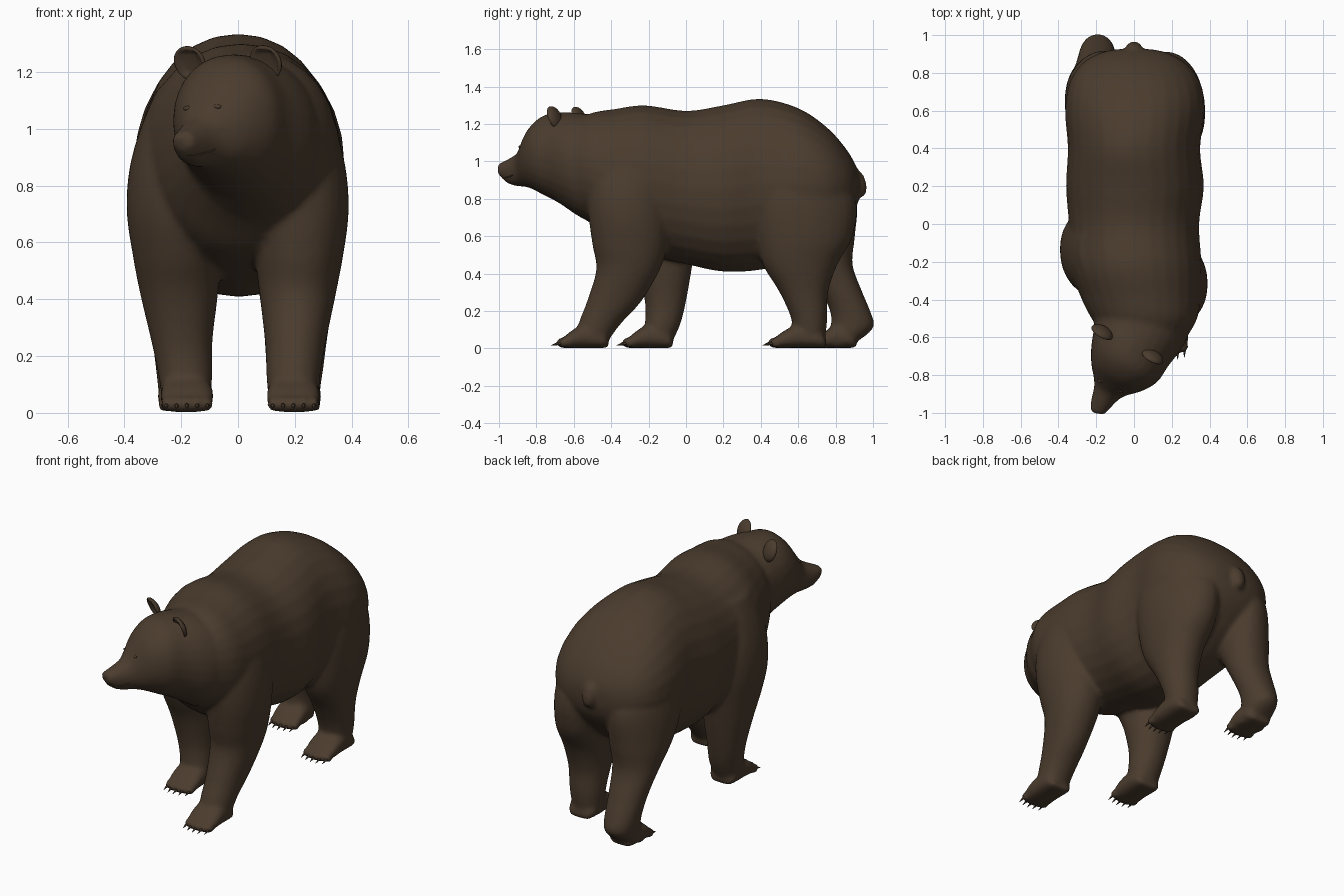
import bpy, bmesh, math
from mathutils import Vector, Matrix
from mathutils.bvhtree import BVHTree

if "Cube" in bpy.data.objects:
    bpy.data.objects.remove(bpy.data.objects["Cube"])

fur = bpy.data.materials.new("dark_brown_fur")
fur.diffuse_color = (0.070, 0.045, 0.027, 1)
fur.use_nodes = True
fur.node_tree.nodes["Principled BSDF"].inputs["Base Color"].default_value = fur.diffuse_color


def make_object(name, bm):
    bmesh.ops.recalc_face_normals(bm, faces=bm.faces)
    mesh = bpy.data.meshes.new(name)
    bm.to_mesh(mesh)
    bm.free()
    mesh.materials.append(fur)
    for p in mesh.polygons:
        p.use_smooth = True
    ob = bpy.data.objects.new(name, mesh)
    bpy.context.collection.objects.link(ob)
    return ob


def resample(keys, steps=4):
    """Catmull-Rom through rows of ring numbers."""
    out = []
    for i in range(len(keys) - 1):
        p = [keys[max(0, min(len(keys) - 1, i + k))] for k in (-1, 0, 1, 2)]
        for s in range(steps):
            t = s / steps
            out.append([b + 0.5 * t * (c - a + t * (2 * a - 5 * b + 4 * c - d + t * (3 * (b - c) + d - a)))
                        for a, b, c, d in zip(*p)])
    return out + [list(keys[-1])]


def loft(bm, keys, upright, power=2.1, n=28):
    """Rings of (x, y, z, half_width, half_depth, yaw); upright rings stand on z."""
    rings = []
    for x, y, z, ra, rb, yaw in resample(keys):
        a = Vector((math.cos(math.radians(yaw)), -math.sin(math.radians(yaw)), 0))
        b = Vector((0, 0, 1)) if upright else Vector((0, 1, 0))
        ring = []
        for k in range(n):
            c, s = math.cos(k * math.tau / n), math.sin(k * math.tau / n)
            u = math.copysign(abs(c) ** (2 / power), c) * max(ra, 0.005)
            v = math.copysign(abs(s) ** (2 / power), s) * max(rb, 0.005)
            ring.append(bm.verts.new(Vector((x, y, z)) + a * u + b * v))
        rings.append(ring)
    for r, q in zip(rings, rings[1:]):
        for k in range(n):
            bm.faces.new((r[k], r[(k + 1) % n], q[(k + 1) % n], q[k]))
    bm.faces.new(rings[0][::-1])
    bm.faces.new(rings[-1])


def ball(bm, pos, radii, rot=Matrix()):
    m = Matrix.Translation(pos) @ rot @ Matrix.Diagonal((*radii, 1))
    return bmesh.ops.create_uvsphere(bm, u_segments=20, v_segments=14, radius=1, matrix=m)["verts"]


body = bmesh.new()

# torso: x, y, top, bottom, half width
torso = [(.065, -.60, 1.21, .74, .215), (.055, -.50, 1.26, .66, .28), (.035, -.38, 1.28, .56, .32),
         (.01, -.22, 1.30, .50, .348), (0, 0, 1.27, .45, .345), (.005, .20, 1.30, .41, .365),
         (0, .40, 1.335, .42, .35), (.005, .60, 1.285, .47, .37), (.005, .75, 1.185, .56, .345),
         (0, .85, 1.075, .66, .275), (0, .905, .985, .74, .18), (0, .925, .93, .80, .09)]
loft(body, [(x, y, (t + b) / 2, w, (t - b) / 2, 0) for x, y, t, b, w in torso], True)

# neck, head and muzzle turned to one side: x, y, top, bottom, half width, yaw
head = [(.035, -.40, 1.24, .62, .29, 5), (.03, -.55, 1.255, .695, .255, 15),
        (-.015, -.65, 1.262, .768, .222, 27), (-.05, -.74, 1.25, .815, .20, 28),
        (-.09, -.81, 1.19, .85, .155, 28), (-.125, -.86, 1.10, .864, .10, 28),
        (-.145, -.895, 1.045, .866, .074, 27), (-.175, -.95, 1.012, .882, .056, 25),
        (-.198, -.998, .988, .93, .040, 25)]
loft(body, [(x, y, (t + b) / 2, w, (t - b) / 2, yaw) for x, y, t, b, w, yaw in head], True)

# legs: z, front y, back y, inner x, outer x
front_right = [(1.14, -.43, -.14, .12, .285), (1.0, -.51, -.10, .08, .345), (.85, -.53, -.08, .05, .382),
               (.70, -.52, -.085, .05, .39), (.55, -.50, -.10, .06, .37), (.42, -.48, -.14, .075, .345),
               (.25, -.53, -.24, .095, .31), (.13, -.575, -.35, .10, .29), (.02, -.59, -.43, .11, .28)]
front_left = [(1.14, -.32, 0, .12, .285), (1.0, -.36, .04, .08, .345), (.85, -.38, .07, .05, .385),
              (.70, -.37, .07, .05, .392), (.55, -.32, .05, .06, .37), (.42, -.26, .03, .07, .345),
              (.25, -.22, 0, .09, .305), (.13, -.22, -.03, .09, .28), (.02, -.23, -.08, .10, .265)]
hind_right = [(1.10, .42, .70, .12, .28), (.95, .40, .80, .06, .35), (.80, .385, .90, .035, .385),
              (.60, .385, .89, .045, .375), (.45, .41, .81, .07, .35), (.30, .50, .76, .09, .32),
              (.15, .565, .755, .10, .30), (.02, .57, .74, .11, .28)]
hind_left = [(1.10, .45, .70, .12, .28), (.95, .45, .82, .06, .35), (.80, .46, .905, .035, .375),
             (.60, .54, .90, .045, .365), (.45, .64, .89, .07, .335), (.32, .715, .935, .085, .31),
             (.20, .77, .985, .095, .295), (.12, .775, 1.005, .10, .285), (.06, .76, .95, .105, .28),
             (.01, .75, .86, .11, .275)]
for side, skew, leg in ((1, 5, front_right), (-1, -6, front_left), (1, 20, hind_right), (-1, 20, hind_left)):
    loft(body, [(side * (i + o) / 2, (f + b) / 2, z, (o - i) / 2, (b - f) / 2,
                 side * skew * max(0, min(1, (z - .4) / .35))) for z, f, b, i, o in leg], False)

# feet with rounded toes and claws: x, heel y, toe y
claws = bmesh.new()
for x, heel, toe in ((.195, -.415, -.665), (-.18, -.07, -.315), (.20, .75, .465), (-.19, .91, .705)):
    foot = [(0, .02, .06), (.12, .045, .085), (.5, .062, .092), (.8, .045, .092), (1, .022, .08)]
    loft(body, [(x, heel + (toe - heel) * t, h + .002, w, h, 0) for t, h, w in foot], True, 2.6)
    for k in range(-2, 3):
        base = Vector((x + k * .036, toe + .004 * k * k, .03))
        ball(body, base, (.021, .03, .028))
        tilt = Matrix.Rotation(math.radians(108), 4, "X")
        bmesh.ops.create_cone(claws, cap_ends=True, segments=8, radius1=.009, radius2=.001, depth=.045,
                              matrix=Matrix.Translation(base + Vector((0, -.036, -.008))) @ tilt)
make_object("claws", claws)

# tail and nose pad
ball(body, (0, .928, .88), (.045, .036, .075), Matrix.Rotation(math.radians(12), 4, "X"))
ball(body, (-.198, -.982, .968), (.036, .024, .022))

# blend the parts into one smooth skin
bear = make_object("bear_body", body)
mod = bear.modifiers.new("merge", "REMESH")
mod.mode = "VOXEL"
mod.voxel_size = .013
mod.use_smooth_shade = True
mod = bear.modifiers.new("soften", "SMOOTH")
mod.factor = .5
mod.iterations = 7
dg = bpy.context.evaluated_depsgraph_get()
skin = bpy.data.meshes.new_from_object(bear.evaluated_get(dg))
bear.modifiers.clear()
bear.data = skin
if not skin.materials:
    skin.materials.append(fur)
for p in skin.polygons:
    p.use_smooth = True
    p.material_index = 0

# cupped ears leaning forward
turn = Matrix.Rotation(math.radians(-30), 4, "Z")
lean = turn @ Matrix.Rotation(math.radians(22), 4, "X")
for name, pos in (("left_ear", (-.17, -.575, 1.23)), ("right_ear", (.097, -.705, 1.233))):
    bm = bmesh.new()
    for v in ball(bm, (0, 0, 0), (.063, .032, .065)):
        if v.co.y < 0:
            v.co.y *= -.35 if math.hypot(v.co.x, v.co.z) < .05 else .3
    bm.transform(Matrix.Translation(pos) @ lean)
    make_object(name, bm)

# eyelids and mouth line laid onto the face
tree = BVHTree.FromPolygons([v.co for v in skin.vertices], [p.vertices for p in skin.polygons])


def face_point(x, z):
    hit = tree.ray_cast(Vector((x, -3, z)), Vector((0, 1, 0)))[0]
    return hit if hit and hit.y < -.78 else None


for name, x, z in (("left_eye", -.178, 1.072), ("right_eye", -.075, 1.078)):
    spot = face_point(x, z)
    if spot:
        bm = bmesh.new()
        ball(bm, spot + Vector((0, .003, 0)), (.018, .007, .008), turn)
        make_object(name, bm)

line = bpy.data.curves.new("mouth", "CURVE")
line.dimensions = "3D"
line.bevel_depth = .003
spline = line.splines.new("POLY")
path = [face_point(x, z) for x, z in ((-.20, .918), (-.18, .908), (-.155, .908),
                                      (-.13, .912), (-.105, .918), (-.08, .928))]
path = [p for p in path if p]
spline.points.add(len(path) - 1)
for p, co in zip(spline.points, path):
    p.co = (*co, 1)
line.materials.append(fur)
bpy.context.collection.objects.link(bpy.data.objects.new("mouth", line))
